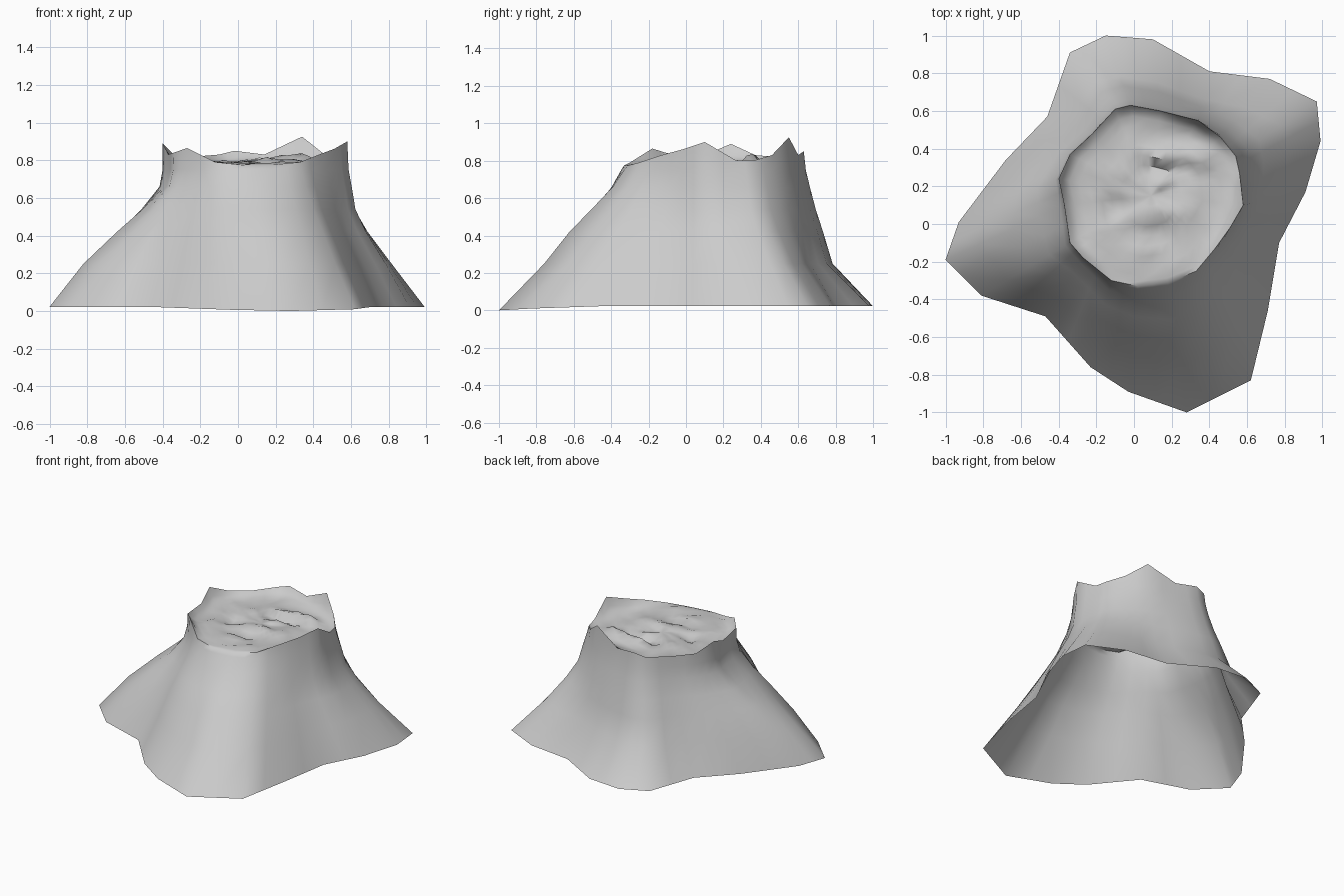
import bpy, bmesh, math
from mathutils import Vector, noise

if "Cube" in bpy.data.objects:
    bpy.data.objects.remove(bpy.data.objects["Cube"])

# Root flare outline on the ground and matching broken rim, anticlockwise
base = [(.99, .44), (.97, .65), (.72, .77), (.40, .81), (.10, .98), (-.15, 1.0), (-.34, .91),
        (-.46, .57), (-.68, .34), (-.93, .01), (-1.0, -.19), (-.81, -.38), (-.47, -.49),
        (-.23, -.76), (-.03, -.89), (.28, -1.0), (.62, -.83), (.71, -.46), (.77, -.10), (.91, .17)]
rim = [(.56, .27, .80), (.54, .36, .80), (.46, .46, .83), (.34, .55, .925), (.14, .60, .83),
       (-.02, .63, .85), (-.10, .61, .83), (-.22, .48, .82), (-.34, .37, .83), (-.40, .24, .89),
       (-.37, .10, .83), (-.34, -.10, .84), (-.27, -.18, .865), (-.12, -.30, .79), (.02, -.33, .775),
       (.18, -.31, .775), (.33, -.25, .79), (.43, -.13, .83), (.51, -.02, .86), (.58, .10, .90)]
CENTRE = Vector((.09, .15, .79))

# Outward flare at each height for the right, back, left and front sides
levels = [.25, .42, .54, .66, .75]
flare = [(.62, .30, .13, .07, .02), (.40, .27, .17, .09, .03),
         (.72, .43, .21, .03, .0), (.65, .46, .29, .12, .03)]


def doubled(points):
    out = []
    for i, p in enumerate(points):
        a, b = Vector(p), Vector(points[(i + 1) % len(points)])
        out += [a, (a + b) / 2]
    return out


def side_flare(angle, k):
    c, s = math.cos(angle), math.sin(angle)
    return c * c * flare[0 if c > 0 else 2][k] + s * s * flare[1 if s > 0 else 3][k]


# Splinters and hollows on the broken top: x, y, height, x radius, y radius
bumps = [(.22, .36, .045, .14, .035), (.35, .33, .04, .04, .05), (-.12, .09, -.04, .05, .05),
         (.13, .07, .03, .09, .05), (.10, -.06, -.03, .10, .04), (.15, .29, -.035, .16, .03),
         (-.05, .28, .03, .08, .03), (.30, .08, .02, .06, .08), (-.20, -.05, .02, .05, .08)]


def top_height(x, y):
    z = .785 + .02 * noise.noise(Vector((x * 9, y * 12, 3)))
    for bx, by, h, rx, ry in bumps:
        z += h * math.exp(-((x - bx) / rx) ** 2 - ((y - by) / ry) ** 2)
    return z


ground = doubled([(x, y, .022 if y > -.6 else .022 * (1 + y) / .4) for x, y in base])
edge = doubled(rim)
n = len(edge)

# Bark rings from ground to rim
rings = [ground]
for k, z in enumerate(levels):
    ring = []
    for g, e in zip(ground, edge):
        f = side_flare(math.atan2(g.y - .1, g.x - .05), k)
        p = e.lerp(g, f)
        p.z = z
        ring.append(p)
    rings.append(ring)
rings.append(edge)

# Broken top rings from rim to middle
for s in (.95, .88, .78, .67, .56, .45, .34, .23, .12):
    ring = []
    for e in edge:
        p = CENTRE.lerp(e, s)
        keep = {.95: .45, .88: .12}.get(s, 0)
        p.z = top_height(p.x, p.y) * (1 - keep) + e.z * keep
        ring.append(p)
    rings.append(ring)

# Stump shell, open underneath
bm = bmesh.new()
loops = [[bm.verts.new(p) for p in ring] for ring in rings]
for a, b in zip(loops, loops[1:]):
    for i in range(n):
        j = (i + 1) % n
        bm.faces.new((a[i], a[j], b[j], b[i]))
mid = bm.verts.new((CENTRE.x, CENTRE.y, top_height(CENTRE.x, CENTRE.y)))
for i in range(n):
    bm.faces.new((loops[-1][i], loops[-1][(i + 1) % n], mid))
mesh = bpy.data.meshes.new("tree_stump")
bm.to_mesh(mesh)
bm.free()
stump = bpy.data.objects.new("tree_stump", mesh)
bpy.context.collection.objects.link(stump)

# Smooth bark and top
bpy.context.view_layer.objects.active = stump
stump.select_set(True)
bpy.ops.object.shade_smooth_by_angle(angle=math.radians(60))
